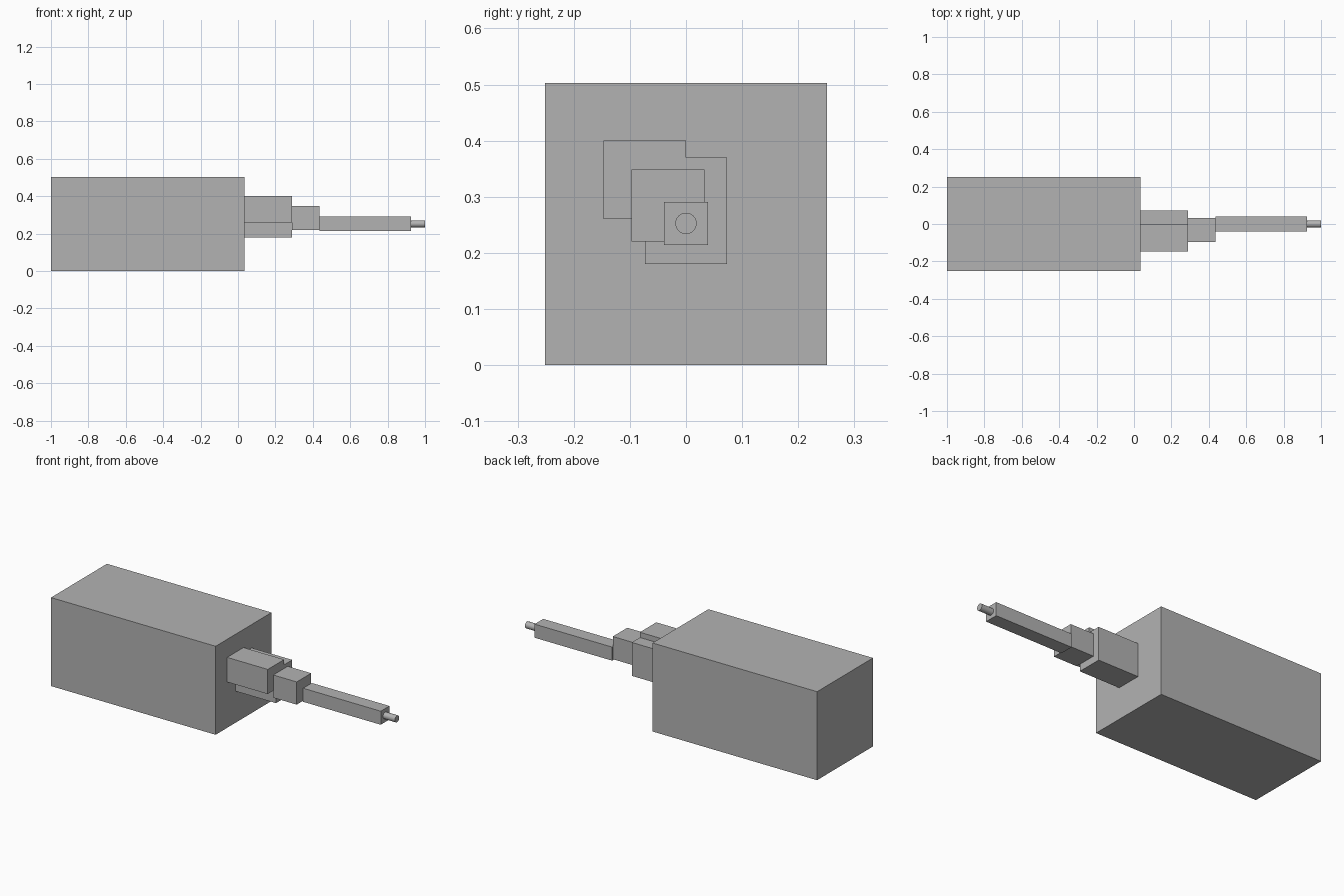
import bpy
import math
from mathutils import Vector

default = bpy.data.objects.get("Cube")
if default:
    bpy.data.objects.remove(default, do_unlink=True)

# Single flat grey
GREY = (0.45, 0.45, 0.45, 1)
grey = bpy.data.materials.new("plain grey")
grey.use_nodes = True
grey.diffuse_color = GREY
grey.node_tree.nodes["Principled BSDF"].inputs["Base Color"].default_value = GREY


def finish(name):
    obj = bpy.context.object
    obj.name = name
    obj.data.materials.append(grey)
    bpy.ops.object.transform_apply(location=False, rotation=True, scale=True)
    return obj


def box(name, low, high):
    """Box between two opposite corners."""
    low, high = Vector(low), Vector(high)
    bpy.ops.mesh.primitive_cube_add(size=1, location=(low + high) / 2)
    bpy.context.object.scale = high - low
    return finish(name)


# Large rear block
box("main_body", (-1, -0.251, 0), (0.035, 0.251, 0.503))

# Two overlapping blocks forming the stepped collar
box("collar_upper", (0.035, -0.147, 0.26), (0.29, 0, 0.4))
box("collar_lower", (0.035, -0.073, 0.18), (0.29, 0.073, 0.37))

# Offset joint block and the long slim arm
box("joint_block", (0.29, -0.097, 0.22), (0.437, 0.033, 0.349))
box("arm", (0.437, -0.039, 0.214), (0.925, 0.039, 0.291))

# Round tip
bpy.ops.mesh.primitive_cylinder_add(vertices=32, radius=0.019, depth=0.075,
                                    location=(0.9625, 0, 0.2525),
                                    rotation=(0, math.pi / 2, 0))
finish("tip")
bpy.ops.object.shade_smooth_by_angle(angle=math.radians(30))
